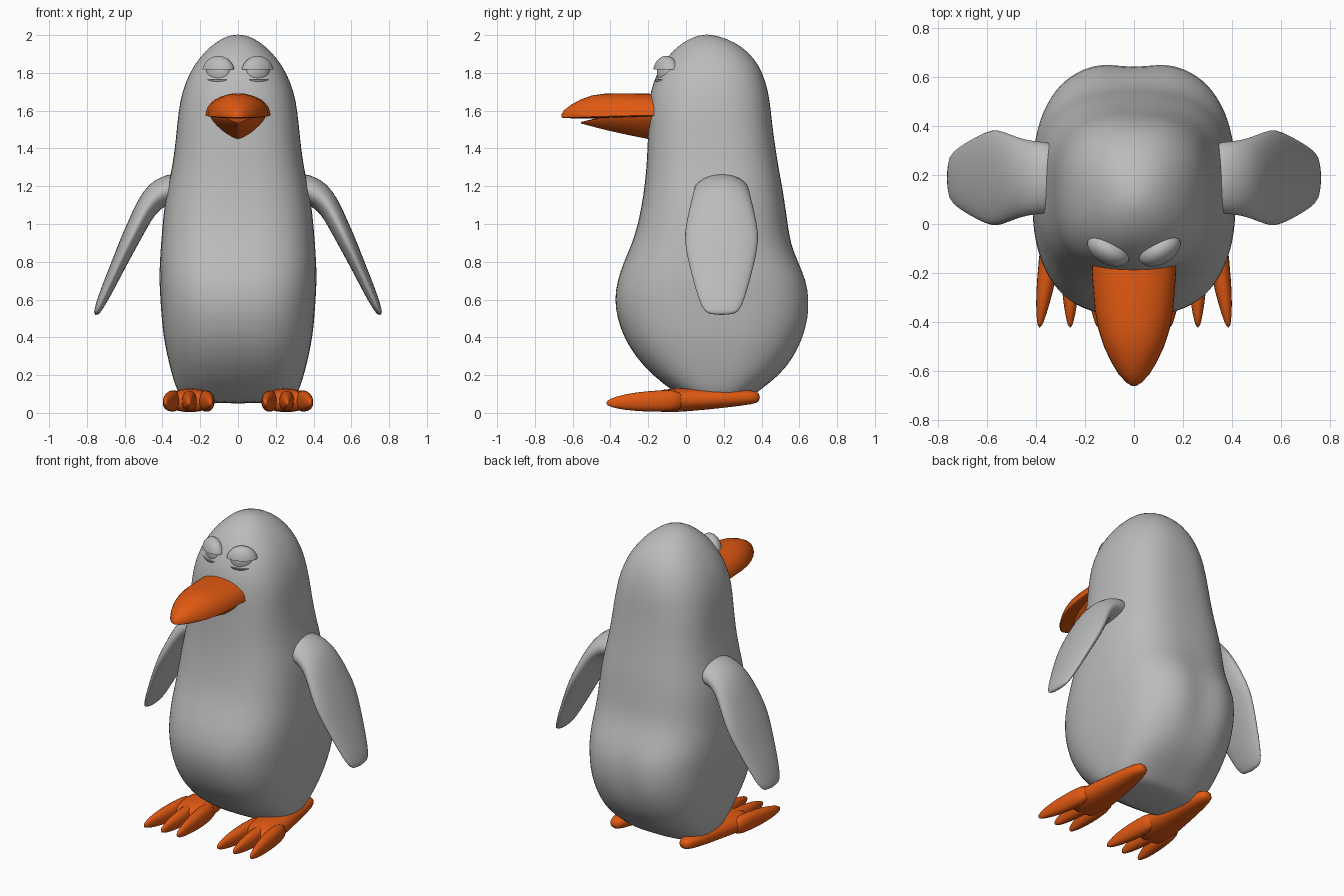
import bpy, bmesh, math
from mathutils import Vector, Matrix

if "Cube" in bpy.data.objects:
    bpy.data.objects.remove(bpy.data.objects["Cube"])


def material(name, rgb):
    m = bpy.data.materials.new(name)
    m.diffuse_color = (*rgb, 1)
    m.use_nodes = True
    m.node_tree.nodes["Principled BSDF"].inputs["Base Color"].default_value = m.diffuse_color
    return m


GREY = material("soft grey", (0.5, 0.5, 0.5))
ORANGE = material("beak orange", (0.75, 0.1, 0.006))


def spow(v, e):
    return math.copysign(abs(v) ** e, v)


def oval(n, power=2.0):
    """Unit superellipse as (u, v) pairs."""
    return [(spow(math.cos(a), 2 / power), spow(math.sin(a), 2 / power))
            for a in (2 * math.pi * i / n for i in range(n))]


def add_loft(bm, rings):
    rows = [[bm.verts.new(p) for p in ring] for ring in rings]
    n = len(rows[0])
    for a, b in zip(rows, rows[1:]):
        for i in range(n):
            j = (i + 1) % n
            bm.faces.new((a[i], a[j], b[j], b[i]))
    bm.faces.new(rows[0][::-1])
    bm.faces.new(rows[-1])


def finish(name, bm, mat, mirror=False, subsurf=0, angle=180):
    bmesh.ops.recalc_face_normals(bm, faces=bm.faces[:])
    me = bpy.data.meshes.new(name)
    bm.to_mesh(me)
    bm.free()
    me.materials.append(mat)
    ob = bpy.data.objects.new(name, me)
    bpy.context.collection.objects.link(ob)
    if mirror:
        ob.modifiers.new("mirror", 'MIRROR').use_mirror_merge = False
    if subsurf:
        s = ob.modifiers.new("smooth", 'SUBSURF')
        s.levels = s.render_levels = subsurf
    bpy.ops.object.select_all(action='DESELECT')
    ob.select_set(True)
    bpy.context.view_layer.objects.active = ob
    bpy.ops.object.shade_smooth_by_angle(angle=math.radians(angle))
    return ob


# body and head: height, half width, front y, back y
BODY = [(0.05, 0.24, 0.04, 0.29), (0.07, 0.29, 0.0, 0.33), (0.12, 0.325, -0.075, 0.39),
        (0.2, 0.35, -0.18, 0.50), (0.3, 0.375, -0.27, 0.58), (0.4, 0.395, -0.33, 0.63),
        (0.5, 0.405, -0.365, 0.66), (0.6, 0.412, -0.38, 0.665), (0.7, 0.418, -0.365, 0.648),
        (0.8, 0.415, -0.33, 0.60), (0.9, 0.408, -0.285, 0.555), (1.0, 0.40, -0.255, 0.54),
        (1.1, 0.39, -0.235, 0.525), (1.2, 0.37, -0.22, 0.51), (1.3, 0.35, -0.21, 0.49),
        (1.4, 0.335, -0.205, 0.475), (1.5, 0.325, -0.20, 0.46), (1.6, 0.315, -0.20, 0.45),
        (1.7, 0.297, -0.19, 0.437), (1.8, 0.258, -0.155, 0.407), (1.88, 0.205, -0.105, 0.36),
        (1.94, 0.147, -0.045, 0.295), (1.98, 0.09, 0.015, 0.22), (2.003, 0.03, 0.08, 0.14)]
rings = []
for z, hw, y0, y1 in BODY:
    power = 2.7 if z < 1.5 else 2.7 - (z - 1.5) * 1.2
    ring = []
    for u, v in oval(40, power):
        y = (y0 + y1) / 2 + v * (y1 - y0) / 2
        if v > 0:  # groove down the middle of the rump
            y -= 0.03 * math.exp(-(u * hw / 0.08) ** 2 - ((z - 0.55) / 0.22) ** 2)
        ring.append((u * hw, y, z))
    rings.append(ring)
bm = bmesh.new()
add_loft(bm, rings)
finish("body", bm, GREY, subsurf=1)

# flippers: centre x, z, half thickness, half breadth
FLIPPER = [(0.28, 1.19, 0.09, 0.14), (0.37, 1.18, 0.085, 0.15), (0.43, 1.155, 0.075, 0.155),
           (0.485, 1.09, 0.06, 0.172), (0.53, 1.0, 0.054, 0.192), (0.575, 0.91, 0.05, 0.204),
           (0.635, 0.78, 0.04, 0.175), (0.69, 0.66, 0.034, 0.142), (0.735, 0.56, 0.024, 0.11),
           (0.755, 0.517, 0.012, 0.075)]
rings = []
for i, (x, z, t, b) in enumerate(FLIPPER):
    p, q = FLIPPER[max(i - 1, 0)], FLIPPER[min(i + 1, len(FLIPPER) - 1)]
    d = Vector((q[0] - p[0], 0, q[1] - p[1])).normalized()
    side = Vector((-d.z, 0, d.x))
    rings.append([Vector((x, 0.188 + v * b, z)) + side * u * t for u, v in oval(16)])
bm = bmesh.new()
add_loft(bm, rings)
finish("flippers", bm, GREY, mirror=True, subsurf=1)


# feet: y, centre x, half width, bottom z, top z
def along_y(bm, sections, n=14, power=2.3):
    add_loft(bm, [[(x + u * hw, y, (z0 + z1) / 2 + v * (z1 - z0) / 2)
                   for u, v in oval(n, power)] for y, x, hw, z0, z1 in sections])


bm = bmesh.new()
along_y(bm, [(0.392, 0.25, 0.025, 0.06, 0.105), (0.36, 0.25, 0.05, 0.045, 0.122),
             (0.2, 0.25, 0.08, 0.025, 0.127), (0.0, 0.25, 0.108, 0.005, 0.134),
             (-0.12, 0.255, 0.125, 0.0, 0.128), (-0.2, 0.257, 0.125, 0.01, 0.105)])
for base, tip in ((0.175, 0.145), (0.257, 0.26), (0.335, 0.385)):
    along_y(bm, [(0.0, base, 0.04, 0.01, 0.125), (-0.15, base * 0.8 + tip * 0.2, 0.046, 0.0, 0.124),
                 (-0.28, base * 0.4 + tip * 0.6, 0.036, 0.008, 0.11),
                 (-0.37, base * 0.15 + tip * 0.85, 0.022, 0.02, 0.09),
                 (-0.425, tip, 0.007, 0.04, 0.065)], n=10)
finish("feet", bm, ORANGE, mirror=True, subsurf=1)

# beak: y, half width, seam z, crest z (upper half arched, lower half V-shaped keel)
UPPER = [(-0.08, 0.172, 1.575, 1.685), (-0.2, 0.172, 1.575, 1.69), (-0.35, 0.16, 1.572, 1.692),
         (-0.43, 0.145, 1.57, 1.69), (-0.5, 0.122, 1.568, 1.68), (-0.56, 0.094, 1.566, 1.658),
         (-0.61, 0.064, 1.565, 1.63), (-0.645, 0.032, 1.564, 1.603), (-0.66, 0.008, 1.565, 1.58)]
LOWER = [(-0.08, 0.15, 1.578, 1.43), (-0.2, 0.148, 1.576, 1.45), (-0.3, 0.122, 1.573, 1.47),
         (-0.4, 0.09, 1.568, 1.492), (-0.48, 0.055, 1.555, 1.512), (-0.555, 0.012, 1.54, 1.532)]
for name, table, power in (("upper_beak", UPPER, 2.1), ("lower_beak", LOWER, 1.35)):
    bm = bmesh.new()
    add_loft(bm, [[(u * hw, y, seam + v * (crest - seam) * (1 if v > 0 else 0.08))
                   for u, v in oval(32, power)] for y, hw, seam, crest in table])
    finish(name, bm, ORANGE, angle=50)


# eyes: a ball with half-shell lids above and below, mirrored and angled outward
def eye_part(name, radii, centre, cut=None):
    bm = bmesh.new()
    bmesh.ops.create_uvsphere(bm, u_segments=28, v_segments=18, radius=1)
    bmesh.ops.scale(bm, vec=radii, verts=bm.verts[:])
    if cut:
        z, up = cut
        r = bmesh.ops.bisect_plane(bm, geom=bm.verts[:] + bm.edges[:] + bm.faces[:],
                                   plane_co=(0, 0, z), plane_no=(0, 0, -up), clear_outer=True)
        rim = [e for e in r["geom_cut"] if isinstance(e, bmesh.types.BMEdge)]
        bmesh.ops.holes_fill(bm, edges=rim)
    bmesh.ops.transform(bm, verts=bm.verts[:], matrix=Matrix.Translation(centre)
                        @ Matrix.Rotation(math.radians(29), 4, 'Z'))
    finish(name, bm, GREY, mirror=True, angle=40)


EYE = (0.104, -0.105, 1.8)
eye_part("eyeballs", (0.07, 0.042, 0.07), EYE)
eye_part("upper_eyelids", (0.094, 0.06, 0.09), EYE, (0.018, 1))
eye_part("lower_eyelids", (0.088, 0.06, 0.08), EYE, (-0.034, -1))
